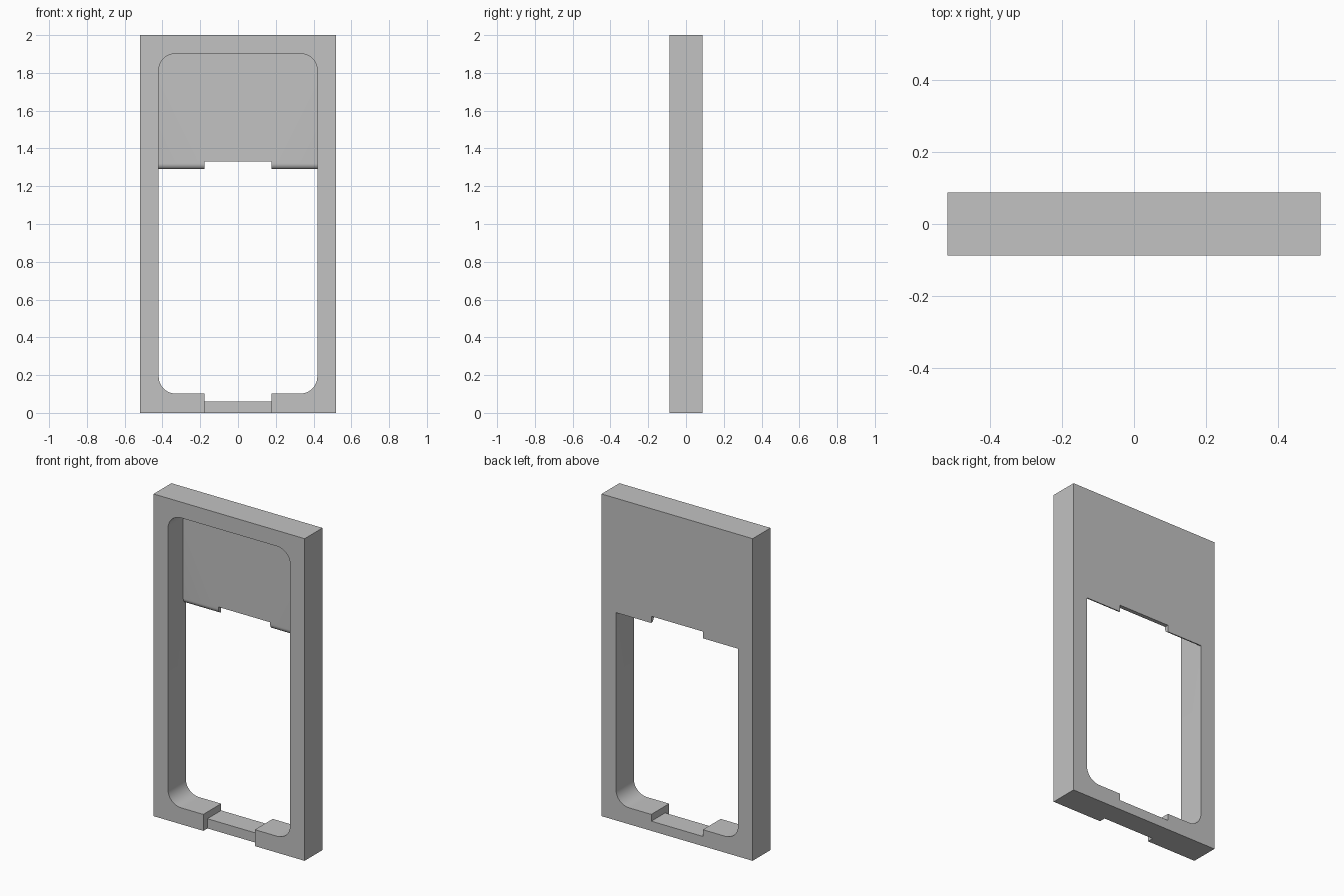
import bpy
import bmesh
from math import sin, cos, pi, radians
from mathutils import Vector

if "Cube" in bpy.data.objects:
    bpy.data.objects.remove(bpy.data.objects["Cube"])

HALF_W, HALF_D, HEIGHT = 0.519, 0.0875, 2.0
OPEN_W, OPEN_LOW, OPEN_TOP, CORNER = 0.42, 0.102, 1.902, 0.09
NOTCH_W, NOTCH_LOW, NOTCH_TOP, RECESS = 0.177, 0.06, 1.332, 0.04
PANEL_LOW, PANEL_THICK, PANEL_ROUND = 1.29, 0.025, 0.03

grey = bpy.data.materials.new("plain grey")
grey.use_nodes = True
colour = (0.54, 0.54, 0.54, 1)
grey.diffuse_color = colour
grey.node_tree.nodes["Principled BSDF"].inputs["Base Color"].default_value = colour


def prism(name, points, sweep):
    """Extrude a closed outline along the sweep vector."""
    bm = bmesh.new()
    face = bm.faces.new([bm.verts.new(p) for p in points])
    moved = bmesh.ops.extrude_face_region(bm, geom=[face])["geom"]
    verts = [v for v in moved if isinstance(v, bmesh.types.BMVert)]
    bmesh.ops.translate(bm, verts=verts, vec=Vector(sweep))
    bmesh.ops.recalc_face_normals(bm, faces=bm.faces)
    mesh = bpy.data.meshes.new(name)
    bm.to_mesh(mesh)
    bm.free()
    mesh.materials.append(grey)
    obj = bpy.data.objects.new(name, mesh)
    bpy.context.collection.objects.link(obj)
    return obj


def block(name, half_w, y0, y1, z0, z1):
    outline = [(-half_w, y0, z0), (half_w, y0, z0), (half_w, y0, z1), (-half_w, y0, z1)]
    return prism(name, outline, (0, y1 - y0, 0))


def combine(target, tool, operation):
    """Apply a boolean and discard the tool."""
    tool.hide_render = True
    bpy.context.view_layer.objects.active = target
    mod = target.modifiers.new("combine", "BOOLEAN")
    mod.object, mod.operation, mod.solver = tool, operation, "EXACT"
    bpy.ops.object.modifier_apply(modifier=mod.name)
    bpy.data.objects.remove(tool)


# Outer frame
frame = block("frame", HALF_W, -HALF_D, HALF_D, 0, HEIGHT)

# Opening with rounded corners
STEPS = 10
outline = []
for i, (sx, high) in enumerate([(1, True), (-1, True), (-1, False), (1, False)]):
    cx = sx * (OPEN_W - CORNER)
    cz = OPEN_TOP - CORNER if high else OPEN_LOW + CORNER
    for k in range(STEPS + 1):
        a = (i + k / STEPS) * pi / 2
        outline.append((cx + CORNER * cos(a), -0.2, cz + CORNER * sin(a)))
combine(frame, prism("opening_cutter", outline, (0, 0.4, 0)), "DIFFERENCE")

# Thin back panel, its lower front edge rounded off
side = 0.47
profile = [(-side, HALF_D, 1.95), (-side, HALF_D - PANEL_THICK, 1.95)]
for k in range(STEPS + 1):
    a = k / STEPS * pi / 2
    profile.append((-side, HALF_D - PANEL_THICK * cos(a),
                    PANEL_LOW + PANEL_ROUND * (1 - sin(a))))
combine(frame, prism("back_panel", profile, (2 * side, 0, 0)), "UNION")

# Central notch through the panel edge and the bottom rail
combine(frame, block("notch_cutter", NOTCH_W, -0.2, 0.2, NOTCH_LOW, NOTCH_TOP), "DIFFERENCE")

# Recess in the front of the bottom rail
combine(frame, block("recess_cutter", NOTCH_W, -0.2, RECESS - HALF_D, -0.1, 0.5), "DIFFERENCE")

bpy.ops.object.select_all(action="DESELECT")
frame.select_set(True)
bpy.context.view_layer.objects.active = frame
bpy.ops.object.shade_smooth_by_angle(angle=radians(30))
